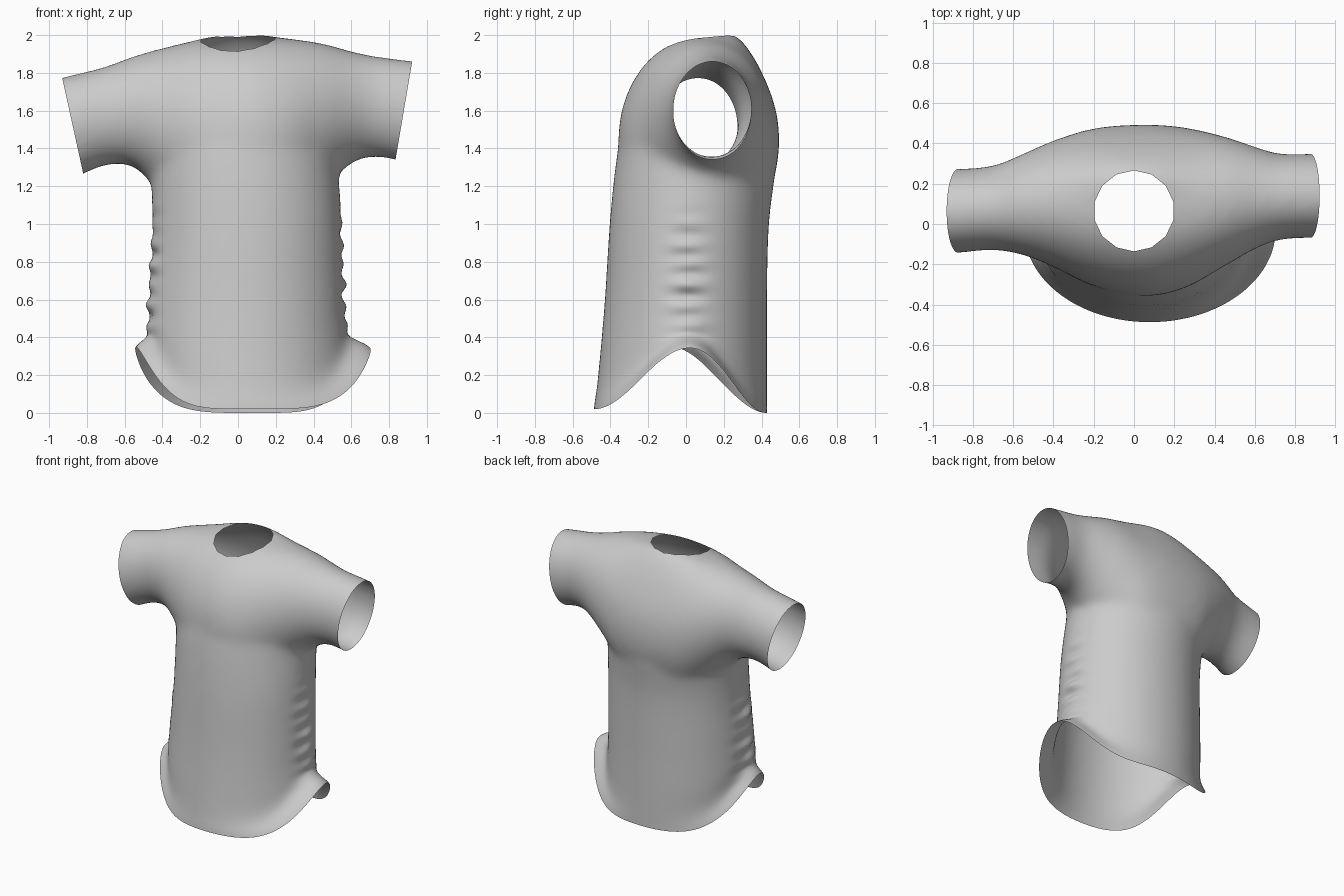
import bpy, bmesh, math
from mathutils import Vector

cube = bpy.data.objects.get("Cube")
if cube:
    bpy.data.objects.remove(cube, do_unlink=True)

SIDES = 48
STEPS = 5
HEM_CENTRE, HEM_WIDE, HEM_DEEP = Vector((0.08, -0.03)), 0.62, 0.46


def ellipse(low_a, high_a, low_b, high_b):
    """Points of an ellipse that fills the given box."""
    for i in range(SIDES):
        t = math.tau * i / SIDES
        yield ((low_a + high_a) / 2 + (high_a - low_a) / 2 * math.cos(t),
               (low_b + high_b) / 2 + (high_b - low_b) / 2 * math.sin(t))


def smooth_rows(rows):
    """Fill in rows between the given ones along a smooth curve."""
    rows = [Vector(row) for row in rows]
    for i in range(len(rows) - 1):
        a, b = rows[i], rows[i + 1]
        before, after = rows[max(i - 1, 0)], rows[min(i + 2, len(rows) - 1)]
        span = b[0] - a[0]
        slope_a = (b - before) * (span / (b[0] - before[0]))
        slope_b = (after - a) * (span / (after[0] - a[0]))
        for k in range(STEPS):
            t = k / STEPS
            s = t * t * (3 - 2 * t)
            yield (a * (1 - s) + b * s + slope_a * (t * (1 - t) ** 2)
                   - slope_b * (t * t * (1 - t)))
    yield rows[-1]


def loft(bm, rings):
    """Closed tube through rings of points."""
    rows = [[bm.verts.new(p) for p in ring] for ring in rings]
    for a, b in zip(rows, rows[1:]):
        for i in range(SIDES):
            j = (i + 1) % SIDES
            bm.faces.new((a[i], a[j], b[j], b[i]))
    bm.faces.new(rows[0][::-1])
    bm.faces.new(rows[-1])


# Torso sections: height, left and right x, front and back y
torso = [(-0.25, -0.64, 0.82, -0.50, 0.43),
         (0.0, -0.55, 0.71, -0.49, 0.43),
         (0.10, -0.485, 0.60, -0.475, 0.43),
         (0.3, -0.48, 0.57, -0.455, 0.43),
         (0.6, -0.47, 0.56, -0.43, 0.43),
         (1.0, -0.455, 0.55, -0.405, 0.44),
         (1.3, -0.46, 0.53, -0.375, 0.475),
         (1.5, -0.45, 0.51, -0.34, 0.48),
         (1.6, -0.40, 0.46, -0.30, 0.45)]

# Shoulder and sleeve sections: x, front and back y, bottom and top z
yoke = [(-1.08, -0.15, 0.275, 1.17, 1.74),
        (-0.88, -0.145, 0.275, 1.235, 1.79),
        (-0.7, -0.13, 0.29, 1.31, 1.835),
        (-0.55, -0.155, 0.35, 1.3, 1.89),
        (-0.4, -0.215, 0.415, 1.15, 1.93),
        (-0.2, -0.31, 0.475, 0.95, 1.97),
        (0.05, -0.36, 0.495, 0.9, 1.985),
        (0.25, -0.32, 0.48, 0.95, 1.98),
        (0.45, -0.21, 0.435, 1.18, 1.955),
        (0.6, -0.125, 0.385, 1.32, 1.915),
        (0.72, -0.08, 0.35, 1.355, 1.89),
        (0.88, -0.07, 0.35, 1.325, 1.87),
        (1.08, -0.07, 0.35, 1.26, 1.84)]

bm = bmesh.new()
loft(bm, [[(x, y, z) for x, y in ellipse(*box)] for z, *box in smooth_rows(torso)])
loft(bm, [[(x, y, z) for y, z in ellipse(*box)] for x, *box in smooth_rows(yoke)])
bmesh.ops.recalc_face_normals(bm, faces=bm.faces)
mesh = bpy.data.meshes.new("shirt")
bm.to_mesh(mesh)
bm.free()
shirt = bpy.data.objects.new("shirt", mesh)
bpy.context.collection.objects.link(shirt)
bpy.ops.object.select_all(action='DESELECT')
shirt.select_set(True)
bpy.context.view_layer.objects.active = shirt

# Melt the two tubes into one soft cloth surface
remesh = shirt.modifiers.new("merge", 'REMESH')
remesh.mode = 'VOXEL'
remesh.voxel_size = 0.02
soften = shirt.modifiers.new("soften", 'SMOOTH')
soften.factor = 0.5
soften.iterations = 30
for name in ("merge", "soften"):
    bpy.ops.object.modifier_apply(modifier=name)

bm = bmesh.new()
bm.from_mesh(mesh)


def slice_faces(chosen, point, normal, remove):
    """Cut the chosen faces along a plane, and open its outer side if asked."""
    faces = [f for f in bm.faces if chosen(f.calc_center_median())]
    edges = {e for f in faces for e in f.edges}
    verts = {v for f in faces for v in f.verts}
    bmesh.ops.bisect_plane(bm, geom=[*verts, *edges, *faces], plane_co=point,
                           plane_no=normal, clear_outer=remove)


# Open the hem and both slanted cuffs
slice_faces(lambda c: c.z < 0.5, (0, 0, 0), (0, 0, -1), True)
slice_faces(lambda c: c.x < -0.7 and c.z > 1, (-0.93, 0, 1.77), (-0.5, 0, -0.11), True)
slice_faces(lambda c: c.x > 0.7 and c.z > 1, (0.922, 0, 1.86), (0.53, 0, -0.09), True)

# Raise the collar at the nape
for v in bm.verts:
    if v.co.z > 1.5:
        lift = min(1, (v.co.z - 1.5) / 0.3)
        v.co.z += 0.07 * lift * math.exp(-((v.co.y - 0.27) / 0.13) ** 2
                                         - (v.co.x / 0.28) ** 2)

# Cut the faceted neck opening
NECK, NECK_SIZE, NECK_SIDES = Vector((0, 0.065, 0)), 0.196, 14
spokes = [Vector((math.cos(a), math.sin(a), 0))
          for a in (math.tau * i / NECK_SIDES for i in range(NECK_SIDES))]
for spoke in spokes:
    slice_faces(lambda c: c.z > 1.7 and (c - NECK).xy.length < 0.3,
                NECK + spoke * NECK_SIZE, spoke, False)
hole = []
for f in bm.faces:
    c = f.calc_center_median()
    if c.z > 1.7 and all((c - NECK).dot(s) < NECK_SIZE for s in spokes):
        hole.append(f)
bmesh.ops.delete(bm, geom=hole, context='FACES')

# Sweep the hem up at the sides and crumple the side seams
for v in bm.verts:
    x, y, z = v.co
    if z > 1.15:
        continue
    crest = HEM_CENTRE.y + 0.08 * x
    flat = Vector(((x - HEM_CENTRE.x) / HEM_WIDE, (y - crest) / HEM_DEEP))
    side = abs(flat.normalized().x)
    front = min(1, max(0, 0.5 - y * 3))
    v.co.z += (0.02 * front + 0.335 * side ** 4.4) * max(0, 1 - z / 0.9)
    fade = min(1, (1.15 - z) * 3) * min(1, z * 8)
    wave = math.sin(v.co.z * 58) + 0.6 * math.sin(v.co.z * 37 + y * 9 + x * 2)
    v.co.x += math.copysign(0.010, x) * wave * fade * side ** 30

bm.to_mesh(mesh)
bm.free()

# Plain grey cloth
cloth = bpy.data.materials.new("grey cloth")
cloth.use_nodes = True
grey = (0.6, 0.6, 0.6, 1)
cloth.diffuse_color = grey
cloth.node_tree.nodes["Principled BSDF"].inputs["Base Color"].default_value = grey
mesh.materials.clear()
mesh.materials.append(cloth)
bpy.ops.object.shade_smooth_by_angle(angle=math.radians(50))
